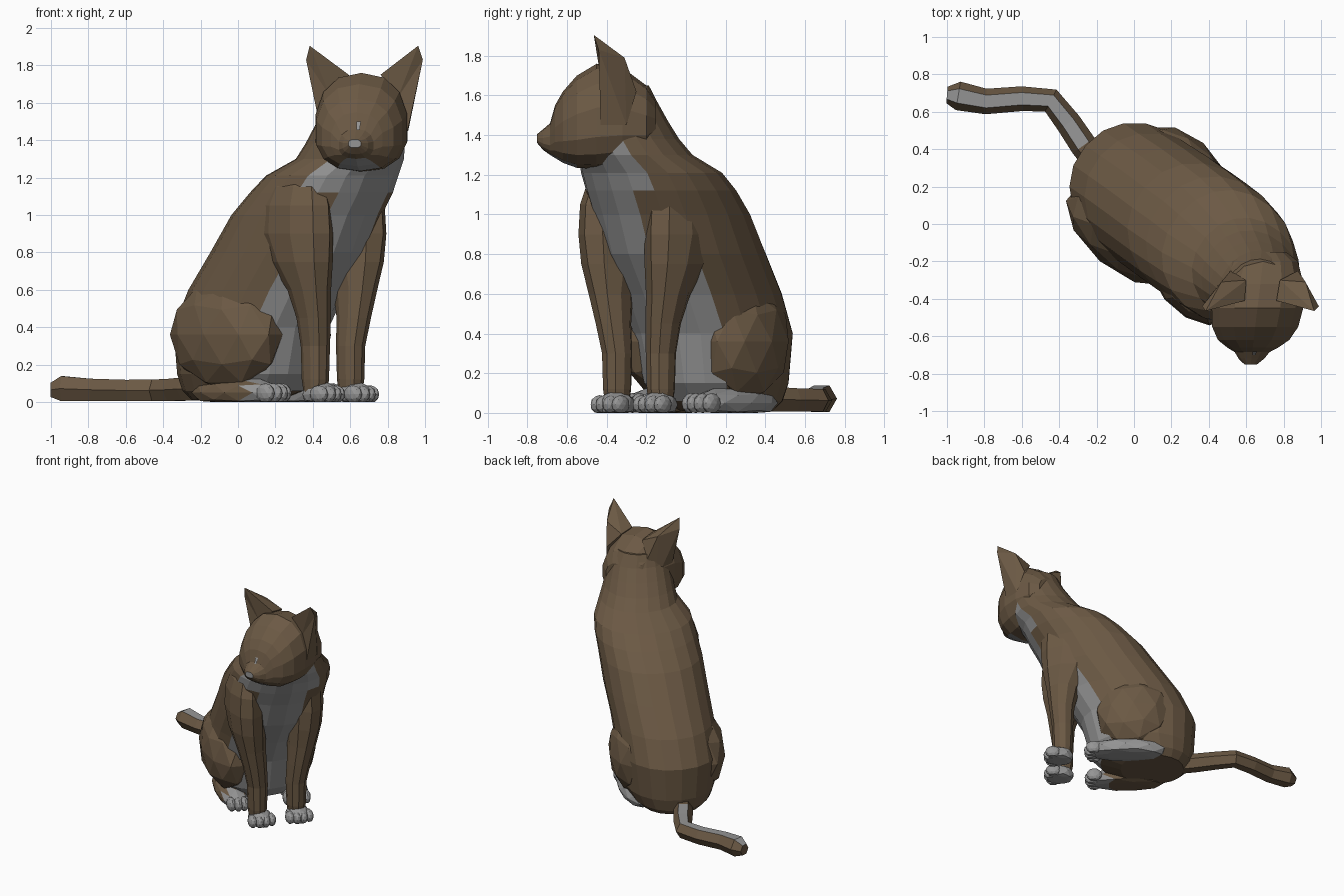
import bpy, bmesh, math
from mathutils import Vector

if "Cube" in bpy.data.objects:
    bpy.data.objects.remove(bpy.data.objects["Cube"])

def material(name, rgb):
    m = bpy.data.materials.new(name)
    m.diffuse_color = (*rgb, 1)
    m.use_nodes = True
    m.node_tree.nodes["Principled BSDF"].inputs["Base Color"].default_value = m.diffuse_color
    return m

BROWN = material("brown fur", (0.148, 0.10, 0.058))
GREY = material("grey fur", (0.30, 0.30, 0.30))

# Body frame: u forward, v to the cat's left, turned away from the front axis
D, P, O = Vector((.76, -.65, 0)), Vector((.65, .76, 0)), Vector((.0975, .114, 0))

def body(u, v, z):
    return O + D * u + P * v + Vector((0, 0, z))

def finish(name, bm, rule):
    """rule(face) -> True where the face is grey"""
    bmesh.ops.recalc_face_normals(bm, faces=bm.faces)
    bm.normal_update()
    for f in bm.faces:
        f.material_index = int(rule(f))
    me = bpy.data.meshes.new(name)
    bm.to_mesh(me)
    bm.free()
    me.materials.append(BROWN)
    me.materials.append(GREY)
    ob = bpy.data.objects.new(name, me)
    bpy.context.collection.objects.link(ob)
    return ob

def loft(name, rings, rule=lambda f: False):
    bm = bmesh.new()
    vs = [[bm.verts.new(p) for p in r] for r in rings]
    n = len(vs[0])
    for a, b in zip(vs, vs[1:]):
        for i in range(n):
            j = (i + 1) % n
            bm.faces.new((a[i], a[j], b[j], b[i]))
    bm.faces.new(vs[0])
    bm.faces.new(vs[-1])
    return finish(name, bm, rule)

def spow(x, e):
    return math.copysign(abs(x) ** e, x)

def body_rings(sections, n, e=1.0):
    """horizontal oval sections: z, u, v, half length, half width"""
    return [[body(u + a * spow(math.cos(t), e), v + b * spow(math.sin(t), e), z)
             for t in (math.tau * i / n for i in range(n))]
            for z, u, v, a, b in sections]

def blob(name, c, r, rule, subdiv=2):
    bm = bmesh.new()
    bmesh.ops.create_icosphere(bm, subdivisions=subdiv, radius=1)
    for v in bm.verts:
        q = body(*(c[i] + r[i] * v.co[i] for i in range(3)))
        q.z = max(q.z, 0)
        v.co = q
    return finish(name, bm, rule)

# Torso and neck, with the grey bib and belly on the front
TORSO = [(.01, -.14, 0, .24, .22), (.06, -.09, 0, .345, .28), (.15, -.06, 0, .395, .33),
         (.4, -.035, 0, .435, .365), (.6, .07, .01, .445, .365), (.8, .21, .025, .44, .37),
         (1.0, .325, .035, .41, .37), (1.12, .42, .045, .38, .365), (1.21, .495, .045, .345, .35),
         (1.3, .62, .045, .285, .28), (1.38, .67, .03, .265, .255), (1.47, .71, .02, .24, .235),
         (1.56, .735, .01, .205, .215), (1.65, .74, 0, .17, .18)]

def bib(f):
    c = f.calc_center_median()
    z = c.z
    lo = max((s for s in TORSO if s[0] <= z), key=lambda s: s[0])
    hi = min((s for s in TORSO if s[0] > z), key=lambda s: s[0], default=lo)
    q = c - O
    u = q.dot(D) - (lo[1] + hi[1]) / 2
    v = q.dot(P) - (lo[2] + hi[2]) / 2
    ang = math.degrees(math.atan2(v, u))
    if z > 1.36 or z < .04:
        return False
    if z > 1.1:
        return -70 < ang < 32
    if z > .8:
        return -32 < ang < 20
    return abs(ang) < 56

loft("torso", body_rings(TORSO, 20, .93), bib)

# Legs, paws and thighs on both sides
LEG = [(.03, .54, .145, .06, .06), (.12, .54, .145, .075, .07), (.3, .54, .145, .08, .076),
       (.45, .545, .165, .095, .088), (.6, .535, .19, .125, .105), (.75, .495, .21, .195, .13),
       (.9, .46, .22, .245, .137), (1.05, .46, .22, .235, .13), (1.15, .47, .21, .19, .11),
       (1.22, .5, .19, .12, .07)]
grey = lambda f: True
brown = lambda f: False
for side, s in (("left", 1), ("right", -1)):
    loft(f"{side}_front_leg",
         body_rings([(z, u, s * v, a, b) for z, u, v, a, b in LEG], 10), brown)
    blob(f"{side}_front_paw", (.565, s * .14 + .01, .04), (.11, .09, .07), grey)
    # the right knee reaches further forward
    u, a = (0, .29) if s > 0 else (-.01, .365)
    blob(f"{side}_thigh", (u, s * .235, .36), (a, .185, .3), brown)
    # the right heel is brown, only its toes are grey
    heel = grey if s > 0 else (lambda f: (f.calc_center_median() - O).dot(D) > .18)
    blob(f"{side}_hind_foot", (.06, s * .225, .05), (.31, .11, .085), heel)
    for i in range(4):
        k = i - 1.5
        toe = .015 * abs(k)
        blob(f"{side}_front_toe", (.635 - toe, s * .14 + .01 + k * .047, .042), (.058, .034, .048), grey)
        blob(f"{side}_hind_toe", (.325 - toe, s * .21 + k * .046, .048), (.06, .034, .053), grey)

# Tail lying on the ground, grey along its top
PATH = [(-.12, .22, .07, .06), (-.27, .42, .07, .065), (-.35, .54, .065, .062), (-.445, .66, .063, .06),
        (-.6, .67, .062, .06), (-.79, .655, .066, .062), (-.94, .685, .072, .07), (-1.0, .69, .065, .04)]
rings = []
for i, (x, y, z, r) in enumerate(PATH):
    a, b = PATH[max(i - 1, 0)], PATH[min(i + 1, len(PATH) - 1)]
    t = Vector((b[0] - a[0], b[1] - a[1], 0)).normalized()
    side = Vector((-t.y, t.x, 0))
    rings.append([Vector((x, y, z)) + side * (1.1 * r * math.cos(w)) + Vector((0, 0, 1.1 * r * math.sin(w)))
                  for w in (math.tau * k / 6 for k in range(6))])
loft("tail", rings, lambda f: f.normal.z > .85 and f.calc_center_median().x < -.2)

# Head turned to the front: y, top, bottom, half width
def face(x, y, z):
    return Vector((.66 + x + (y + .45) * .12, y, z))

HEAD = [(-.15, 1.57, 1.36, .12), (-.2, 1.65, 1.29, .19), (-.32, 1.74, 1.25, .235),
        (-.45, 1.76, 1.23, .25), (-.55, 1.70, 1.235, .235), (-.62, 1.62, 1.26, .195),
        (-.66, 1.55, 1.285, .14), (-.685, 1.46, 1.30, .095), (-.72, 1.43, 1.325, .07),
        (-.75, 1.405, 1.36, .035)]
N = 14
rings = []
for y, top, low, w in HEAD:
    mid = low + (top - low) * .42           # widest at the cheeks
    ring = []
    for i in range(N):
        t = math.tau * (i + .5) / N
        s = spow(math.sin(t), .85)
        ring.append(face(w * spow(math.cos(t), .85), y, mid + s * (top - mid if s > 0 else mid - low)))
    rings.append(ring)

def face_marks(f):
    c = f.calc_center_median()
    nose = c.y < -.74
    chin = f.normal.z < -.7 and -.70 < c.y < -.56 and abs(c.x - .64) < .1
    return nose or chin

loft("head", rings, face_marks)

# Grey streak on the nose bridge
bm = bmesh.new()
bm.faces.new([bm.verts.new(face(*p)) for p in
              ((.0, -.682, 1.50), (.025, -.682, 1.50), (.02, -.70, 1.455), (.005, -.70, 1.455))])
finish("nose_streak", bm, grey)

# Ears: leaning pyramids that flow into the cheeks
for side, s in (("left", 1), ("right", -1)):
    bm = bmesh.new()
    pts = [(.085, -.41, 1.75), (.18, -.42, 1.63), (.232, -.43, 1.45),
           (.22, -.30, 1.45), (.18, -.25, 1.62), (.09, -.30, 1.73)]
    base = [bm.verts.new(face(s * x + .012, y, z)) for x, y, z in pts]
    tip = bm.verts.new(face(s * .29 + .015, -.465, 1.905))
    out = bm.verts.new(face(s * .312 + .015, -.44, 1.83))
    back = bm.verts.new(face(s * .225 + .015, -.31, 1.79))
    for vs in ((base[0], base[1], tip), (base[1], out, tip), (base[1], base[2], out),
               (base[2], base[3], out), (base[3], back, out), (base[3], base[4], back),
               (base[4], base[5], back), (base[5], tip, back), (back, tip, out),
               (base[5], base[0], tip), base):
        bm.faces.new(vs)
    finish(f"{side}_ear", bm, brown)
